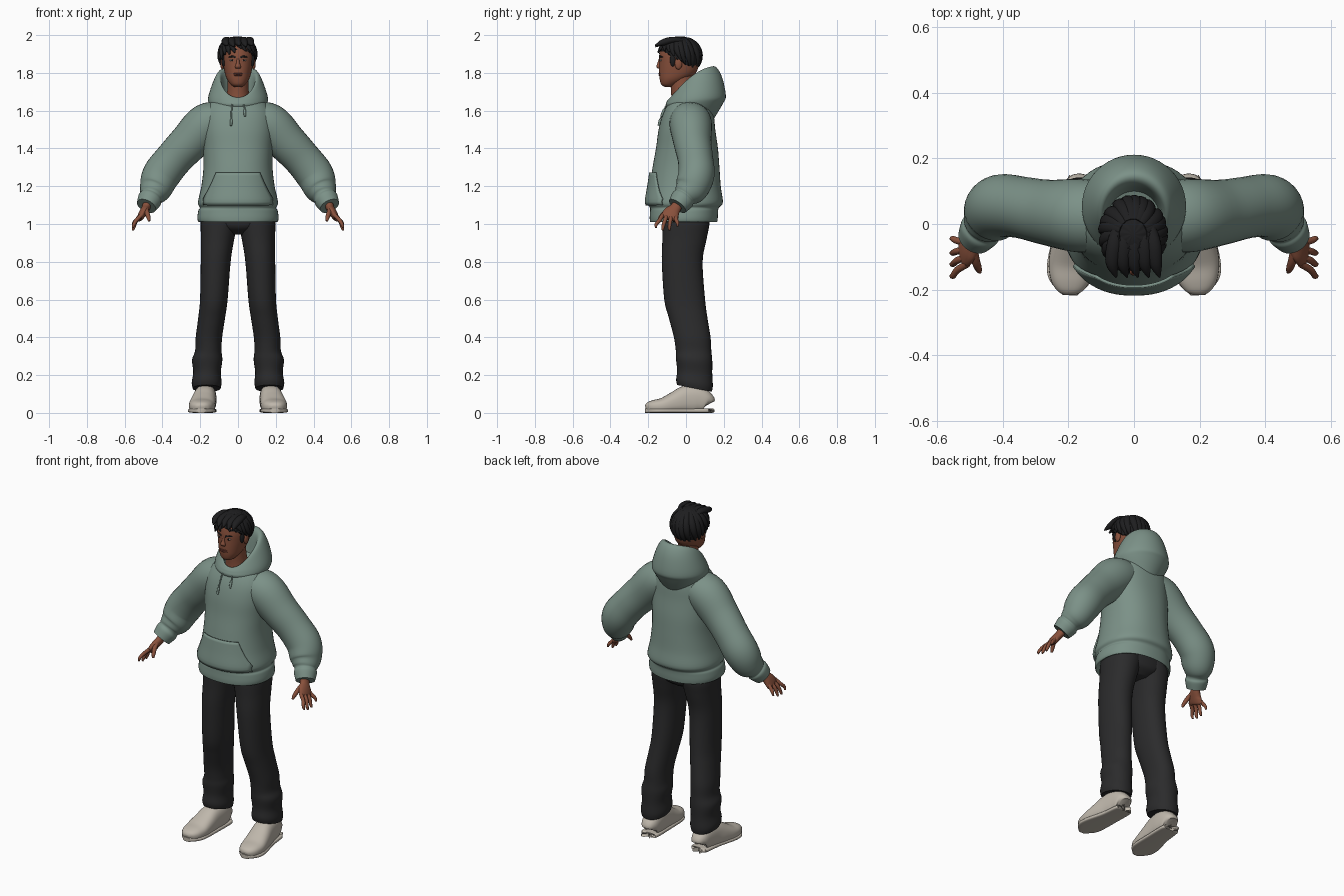
import bpy, bmesh, math, random
from mathutils import Vector

random.seed(4)
if "Cube" in bpy.data.objects:
    bpy.data.objects.remove(bpy.data.objects["Cube"])


def material(name, rgb):
    m = bpy.data.materials.new(name)
    m.use_nodes = True
    m.diffuse_color = (*rgb, 1)
    bsdf = next(n for n in m.node_tree.nodes if n.type == 'BSDF_PRINCIPLED')
    bsdf.inputs["Base Color"].default_value = (*rgb, 1)
    return m


GREEN = material("sage green", (.20, .285, .245))
BLACK = material("charcoal", (.024, .024, .025))
HAIR = material("hair black", (.013, .013, .014))
SKIN = material("brown skin", (.25, .082, .045))
LIP = material("lip brown", (.16, .045, .032))
WHITE = material("eye white", (.45, .40, .37))
SHOE = material("shoe beige", (.52, .475, .41))


def finish(name, bm, mat):
    bmesh.ops.recalc_face_normals(bm, faces=bm.faces)
    me = bpy.data.meshes.new(name)
    bm.to_mesh(me)
    bm.free()
    me.materials.append(mat)
    ob = bpy.data.objects.new(name, me)
    bpy.context.collection.objects.link(ob)
    bpy.ops.object.select_all(action='DESELECT')
    ob.select_set(True)
    bpy.context.view_layer.objects.active = ob
    bpy.ops.object.shade_smooth_by_angle(angle=math.radians(50))
    return ob


def spline(keys, steps):
    """Smooth curve through keys of (x, y, z, half width, half depth, tilt, lift)."""
    keys = [tuple(k) + (0,) * (7 - len(k)) for k in keys]
    out, last = [], len(keys) - 1
    for i in range(last):
        quad = (keys[max(i - 1, 0)], keys[i], keys[i + 1], keys[min(i + 2, last)])
        for s in range(steps):
            t = s / steps
            out.append([b + t * ((c - a) + t * (2*a - 5*b + 4*c - d + t * (3*(b - c) + d - a))) / 2
                        if t else b for a, b, c, d in zip(*quad)])
    return out + [list(keys[-1])]


def tube(name, keys, mat, ref=None, p=2, n=32, steps=5, mirror=1, floor=None):
    """Loft of rounded rings: level rings, or rings square to the path if ref is given."""
    rows, bm, rings = spline(keys, steps), bmesh.new(), []
    for i, (x, y, z, a, b, tilt, lift) in enumerate(rows):
        if ref:
            t = (Vector(rows[min(i + 1, len(rows) - 1)][:3]) - Vector(rows[max(i - 1, 0)][:3])).normalized()
            r = Vector(ref)
            u = (r - t * t.dot(r)).normalized()
            v = t.cross(u)
        else:
            u, v = Vector((1, 0, 0)), Vector((0, 1, 0))
        ring = []
        for j in range(n):
            c, s = math.cos(math.tau * j / n), math.sin(math.tau * j / n)
            c, s = (math.copysign(abs(q) ** (2 / p), q) for q in (c, s))
            co = Vector((x, y, z)) + u * a * c + v * b * s
            co.z += tilt * s + lift * (1 - s * s)
            if floor is not None:
                co.z = max(co.z, floor)
            ring.append(bm.verts.new((co.x * mirror, co.y, co.z)))
        rings.append(ring)
    for r0, r1 in zip(rings, rings[1:]):
        for j in range(n):
            bm.faces.new((r0[j], r0[(j + 1) % n], r1[(j + 1) % n], r1[j]))
    bm.faces.new(rings[0])
    bm.faces.new(rings[-1])
    return finish(name, bm, mat)


def blob(name, loc, size, mat):
    bm = bmesh.new()
    bmesh.ops.create_uvsphere(bm, u_segments=20, v_segments=12, radius=1)
    for v in bm.verts:
        v.co = Vector(loc) + Vector(size) * Vector((1, 1, 1)).dot((0, 0, 0)) + Vector(
            [c * s for c, s in zip(v.co, size)])
    return finish(name, bm, mat)


def front_y(rows, x, z, p=2):
    """Front surface of a level loft at a given x and height."""
    y = 0
    for r0, r1 in zip(rows, rows[1:]):
        if r0[2] <= z <= r1[2]:
            f = (z - r0[2]) / max(r1[2] - r0[2], 1e-6)
            cy, a, b = (r0[k] + f * (r1[k] - r0[k]) for k in (1, 3, 4))
            y = cy - b * max(1 - abs(x / a) ** p, 0) ** (1 / p)
    return y


# Hoodie body with a ribbed hem
body = [(0, -.01, 1.05, .17, .15), (0, -.012, 1.012, .205, .175), (0, -.012, 1.03, .215, .18),
        (0, -.01, 1.07, .21, .18), (0, -.008, 1.087, .202, .183), (0, -.005, 1.115, .212, .2),
        (0, -.004, 1.2, .194, .188), (0, 0, 1.3, .183, .177), (0, .005, 1.4, .185, .164),
        (0, .005, 1.5, .19, .15), (0, .012, 1.58, .183, .135), (0, .02, 1.64, .15, .112),
        (0, .02, 1.67, .1, .085)]
tube("hoodie_body", body, GREEN, p=2.25, n=48)
body_rows = spline(body, 5)

# Folded hood around the neck, low in front and high behind
tube("hood", [(0, .03, 1.58, .12, .12, -.02), (0, .045, 1.635, .153, .152, .005),
              (0, .055, 1.665, .157, .156, .015, .01), (0, .048, 1.72, .135, .142, .06, .02),
              (0, .036, 1.752, .11, .118, .082, .03), (0, .022, 1.735, .09, .097, .075, .03),
              (0, .015, 1.66, .08, .085, .03, .01)], GREEN, n=48)

# Front pocket, a thin plate over the body
bm, grid = bmesh.new(), []
for i in range(11):
    z = 1.1 + .172 * i / 10
    w = .182 if z < 1.14 else .182 - .067 * ((z - 1.14) / .132) ** .8
    grid.append([bm.verts.new((w * k / 10, front_y(body_rows, w * k / 10, z, 2.25) - .009, z))
                 for k in range(-10, 11)])
for r0, r1 in zip(grid, grid[1:]):
    for k in range(20):
        bm.faces.new((r0[k], r0[k + 1], r1[k + 1], r1[k]))
pocket = finish("front_pocket", bm, GREEN)
mod = pocket.modifiers.new("thickness", 'SOLIDIFY')
mod.thickness, mod.offset = .009, 0

# Neck, head and nose
tube("neck", [(0, -.005, 1.62, .075, .076), (0, -.012, 1.68, .06, .066),
              (0, -.02, 1.74, .055, .062), (0, -.025, 1.81, .055, .06)], SKIN)
head = [(0, -.09, 1.725, .018, .022), (0, -.088, 1.738, .038, .043), (0, -.066, 1.765, .058, .073),
        (0, -.045, 1.8, .07, .097), (0, -.036, 1.85, .079, .106), (0, -.036, 1.9, .081, .105),
        (0, -.035, 1.95, .07, .092), (0, -.035, 1.98, .035, .045)]
tube("head", head, SKIN, p=2.15)
head_rows = spline(head, 5)
tube("nose", [(0, -.135, 1.878, .007, .008), (0, -.141, 1.853, .009, .01),
              (0, -.145, 1.834, .015, .012), (0, -.14, 1.823, .012, .008)], SKIN, n=16)
for name, z, h in (("upper_lip", 1.796, .004), ("lower_lip", 1.788, .005)):
    blob(name, (0, front_y(head_rows, 0, z, 2.15) + .004, z), (.024, .008, h), LIP)

# Hair: a cap pulled under the scalp below the hairline, plus swept locks
CENTRE, RADII = Vector((-.003, -.032, 1.89)), (.1, .113, .106)


def scalp(az, el, k=1):
    d = (math.cos(el) * math.cos(az), math.cos(el) * math.sin(az), math.sin(el))
    return CENTRE + Vector([k * r * c for r, c in zip(RADII, d)])


def hairline(az):
    return -.3 - .6 * math.sin(az)


bm = bmesh.new()
bmesh.ops.create_uvsphere(bm, u_segments=64, v_segments=40, radius=1)
for v in bm.verts:
    az, el = math.atan2(v.co.y, v.co.x), math.asin(max(-1, min(1, v.co.z)))
    k = .98 + .02 * math.sin(11 * az + 5 * el) * math.cos(el)
    v.co = scalp(az, el, k if el > hairline(az) else .7)
finish("hair_cap", bm, HAIR)
count = 22
for i in range(count):
    az = math.tau * i / count + random.uniform(-.08, .08)
    end = hairline(az) + random.uniform(-.1, .1)
    fore = max(0, -math.sin(az))
    keys = []
    for s in range(6):
        f = s / 5
        el = 1.15 + (end - 1.15) * f
        pos = scalp(az + .3 * f * f, el, .92 + .07 * f + .06 * fore * f)
        keys.append((*pos, .004 + .017 * math.sin(math.pi * (.25 + .73 * f)),
                     .003 + .011 * math.sin(math.pi * (.25 + .73 * f))))
    tube(f"hair_lock_{i + 1}", keys, HAIR, ref=(math.cos(az + 1.57), math.sin(az + 1.57), 0), n=10, steps=3)
# Raised front sweep
for i in range(5):
    x = -.06 + .03 * i
    tube(f"front_sweep_{i + 1}", [(x * .8, 0, 1.965, .014, .01), (x, -.06, 1.975, .022, .016),
                                  (x * 1.1, -.12, 1.962, .02, .017),
                                  (x * 1.1 + .012, -.162, 1.945 - .006 * (i % 2), .003, .004)],
         HAIR, ref=(1, 0, 0), n=12)

# Everything that comes in pairs
for side, m in (("left", 1), ("right", -1)):
    def pair(name, keys, mat, **kw):
        return tube(f"{side}_{name}", keys, mat, mirror=m, **kw)

    # Face details
    x = .031
    y = front_y(head_rows, x, 1.867, 2.15)
    blob(f"{side}_eye", (x * m, y + .003, 1.867), (.013, .006, .005), WHITE)
    blob(f"{side}_iris", (x * m, y, 1.867), (.006, .005, .005), HAIR)
    pair("eyebrow", [(q, front_y(head_rows, q, z, 2.15), z, .003, r) for q, z, r in
                     ((.012, 1.881, .004), (.03, 1.887, .005), (.052, 1.883, .002))],
         HAIR, ref=(0, 1, 0), n=10)
    blob(f"{side}_ear", (.083 * m, -.04, 1.85), (.011, .02, .032), SKIN)
    blob(f"{side}_sideburn", (.076 * m, -.07, 1.868), (.012, .015, .035), HAIR)

    # Drawstring hanging over the chest
    low = 1.52 if m < 0 else 1.57
    pair("drawstring", [(q, front_y(body_rows, q, z, 2.25) - .006, z, r, r) for q, z, r in
                        ((.018, 1.658, .004), (.032, 1.625, .004), (.036, low + .04, .004),
                         (.036, low + .03, .007), (.037, low, .006))], GREEN, ref=(1, 0, 0), n=10)

    # Baggy sleeve with a gathered cuff
    pair("sleeve", [(.06, .02, 1.56, .1, .085), (.16, .025, 1.527, .112, .115),
                    (.26, .035, 1.43, .1, .105), (.34, .05, 1.345, .094, .099),
                    (.405, .055, 1.262, .096, .1), (.435, .03, 1.192, .09, .088),
                    (.453, .004, 1.158, .072, .07), (.46, -.008, 1.143, .06, .06),
                    (.468, -.02, 1.128, .064, .064), (.485, -.045, 1.095, .054, .054)],
         GREEN, ref=(0, 1, 0))

    # Hand with four fingers and a thumb
    pair("palm", [(.475, -.035, 1.12, .03, .024), (.488, -.055, 1.085, .03, .022),
                  (.503, -.076, 1.06, .043, .021), (.517, -.088, 1.035, .046, .017),
                  (.522, -.092, 1.025, .04, .01)], SKIN, ref=(0, 1, 0), n=20)
    for name, base, tip, z in (("index", -.122, -.158, .98), ("middle", -.1, -.122, .966),
                               ("ring", -.077, -.088, .967), ("little", -.057, -.045, .988)):
        pair(f"{name}_finger", [(.508, base, 1.05, .011, .011), (.538, (base + tip) / 2, 1.02, .0105, .0105),
                                (.551, tip, z + .018, .009, .009), (.557, tip, z, .005, .005)],
             SKIN, ref=(0, 1, 0), n=12)
    pair("thumb", [(.49, -.075, 1.085, .014, .014), (.482, -.112, 1.06, .013, .013),
                   (.474, -.135, 1.035, .011, .011), (.47, -.146, 1.015, .006, .006)],
         SKIN, ref=(0, 1, 0), n=12)

    # Trouser leg with a bunched hem that dips behind
    pair("trouser_leg", [(.166, .045, .13, .074, .092, -.018), (.166, .045, .16, .079, .097, -.016),
                         (.164, .046, .215, .073, .093, -.01), (.163, .043, .28, .08, .096, -.006),
                         (.157, .04, .33, .07, .094), (.154, .033, .4, .07, .097),
                         (.14, .012, .5, .071, .102), (.128, -.007, .6, .073, .108),
                         (.118, -.02, .8, .079, .108), (.108, -.008, .92, .088, .117),
                         (.1, 0, 1, .098, .124), (.095, 0, 1.05, .095, .12)], BLACK, p=2.15)

    # Shoe: rounded upper on a thin sole
    pair("shoe", [(.168, .118, .045, .03, .035), (.168, .108, .055, .048, .055),
                  (.17, .06, .07, .056, .075), (.176, .0, .068, .06, .076),
                  (.184, -.06, .052, .066, .06), (.191, -.12, .037, .069, .044),
                  (.194, -.17, .032, .06, .036), (.195, -.2, .028, .042, .028),
                  (.195, -.213, .025, .02, .014)], SHOE, ref=(1, 0, 0), p=2.5, floor=.004)
    pair("shoe_sole", [(.168, .12, .012, .035, .012), (.168, .108, .012, .053, .012),
                       (.175, .0, .012, .06, .012), (.191, -.12, .012, .073, .012),
                       (.194, -.175, .012, .062, .012), (.195, -.217, .012, .022, .012)],
         SHOE, ref=(1, 0, 0), p=4, floor=0)

# Trouser seat joining the legs
tube("trouser_seat", [(0, .005, .945, .05, .07), (0, .002, .975, .13, .112),
                      (0, 0, 1.01, .185, .123), (0, 0, 1.06, .185, .12)], BLACK, p=2.3)
